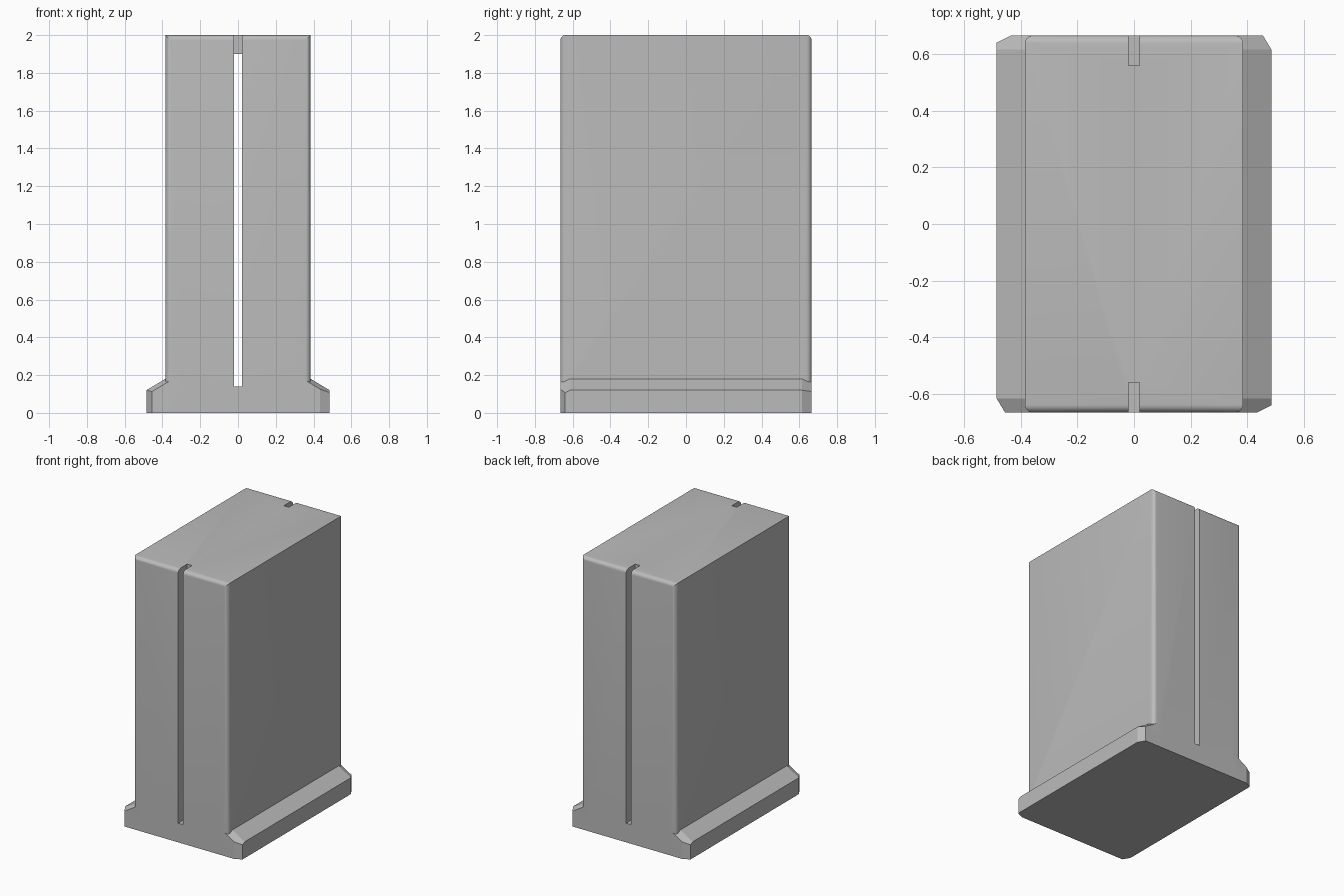
import bpy
import bmesh
import math

if "Cube" in bpy.data.objects:
    bpy.data.objects.remove(bpy.data.objects["Cube"], do_unlink=True)

HX, HY, TOP = 0.385, 0.665, 2.0      # half width, half depth, height of the body
FX, RIM, SLOPE = 0.485, 0.12, 0.6    # foot reach, outer rim height, top slope
WALL, FLOOR = 0.1, 0.14

grey = bpy.data.materials.new("plain grey")
grey.use_nodes = True
colour = (0.5, 0.5, 0.5, 1)
grey.diffuse_color = colour
grey.node_tree.nodes["Principled BSDF"].inputs["Base Color"].default_value = colour


def make_object(name, bm):
    bmesh.ops.recalc_face_normals(bm, faces=bm.faces)
    mesh = bpy.data.meshes.new(name)
    bm.to_mesh(mesh)
    bm.free()
    mesh.materials.append(grey)
    obj = bpy.data.objects.new(name, mesh)
    bpy.context.collection.objects.link(obj)
    return obj


def box(x, y, z0, z1):
    bm = bmesh.new()
    bmesh.ops.create_cube(bm, size=1)
    for v in bm.verts:
        v.co = (v.co.x * 2 * x, v.co.y * 2 * y, z0 if v.co.z < 0 else z1)
    return bm


def combine(target, tool, operation):
    mod = target.modifiers.new("combine", "BOOLEAN")
    mod.operation = operation
    mod.solver = "EXACT"
    mod.object = tool
    bpy.context.view_layer.objects.active = target
    bpy.ops.object.modifier_apply(modifier=mod.name)
    bpy.data.objects.remove(tool, do_unlink=True)


# Body with rounded uprights and rounded front and back top edges
bm = box(HX, HY, 0, TOP)
rounded = []
for e in bm.edges:
    a, b = (v.co for v in e.verts)
    upright = abs(a.z - b.z) > 1
    top_end = a.z > 1 and b.z > 1 and abs(a.y - b.y) < 0.01
    if upright or top_end:
        rounded.append(e)
bmesh.ops.bevel(bm, geom=rounded, offset=0.028, segments=6, profile=0.5,
                affect="EDGES", clamp_overlap=True)
body = make_object("body", bm)


# Sloped foot along each side, with clipped corners and lowered ends
def foot_top(x, y):
    return RIM + SLOPE * (FX - x) - 0.5 * max(0, abs(y) - 0.615)


def foot(name, turn):
    bm = bmesh.new()
    plan = [(0.3, -HY), (0.3, -0.615), (0.3, 0.615), (0.3, HY),
            (FX - 0.05, -HY), (FX, -HY + 0.025), (FX, -0.615),
            (FX, HY - 0.05), (FX - 0.03, HY)]
    for x, y in plan:
        for z in (0, foot_top(x, y)):
            bm.verts.new((turn * x, turn * y, z))
    hull = bmesh.ops.convex_hull(bm, input=bm.verts)
    spare = {g for g in hull["geom_interior"] + hull["geom_unused"]
             if isinstance(g, bmesh.types.BMVert)}
    bmesh.ops.delete(bm, geom=list(spare), context="VERTS")
    bmesh.ops.dissolve_limit(bm, angle_limit=0.01, verts=bm.verts, edges=bm.edges)
    return make_object(name, bm)


for name, turn in (("left_foot", 1), ("right_foot", -1)):
    combine(body, foot(name, turn), "UNION")

# Hollow inside, then the narrow slots through the front and back walls
cavity = make_object("cavity", box(HX - WALL, HY - WALL, FLOOR, TOP - WALL))
combine(body, cavity, "DIFFERENCE")
for side in (-1, 1):
    bm = box(0.02, 0.1, FLOOR, TOP + 0.1)
    bmesh.ops.translate(bm, verts=bm.verts, vec=(0, side * (HY - WALL + 0.095), 0))
    combine(body, make_object("slot", bm), "DIFFERENCE")

body.name = "slotted_case"
body.select_set(True)
bpy.context.view_layer.objects.active = body
bpy.ops.object.shade_smooth_by_angle(angle=math.radians(20))
